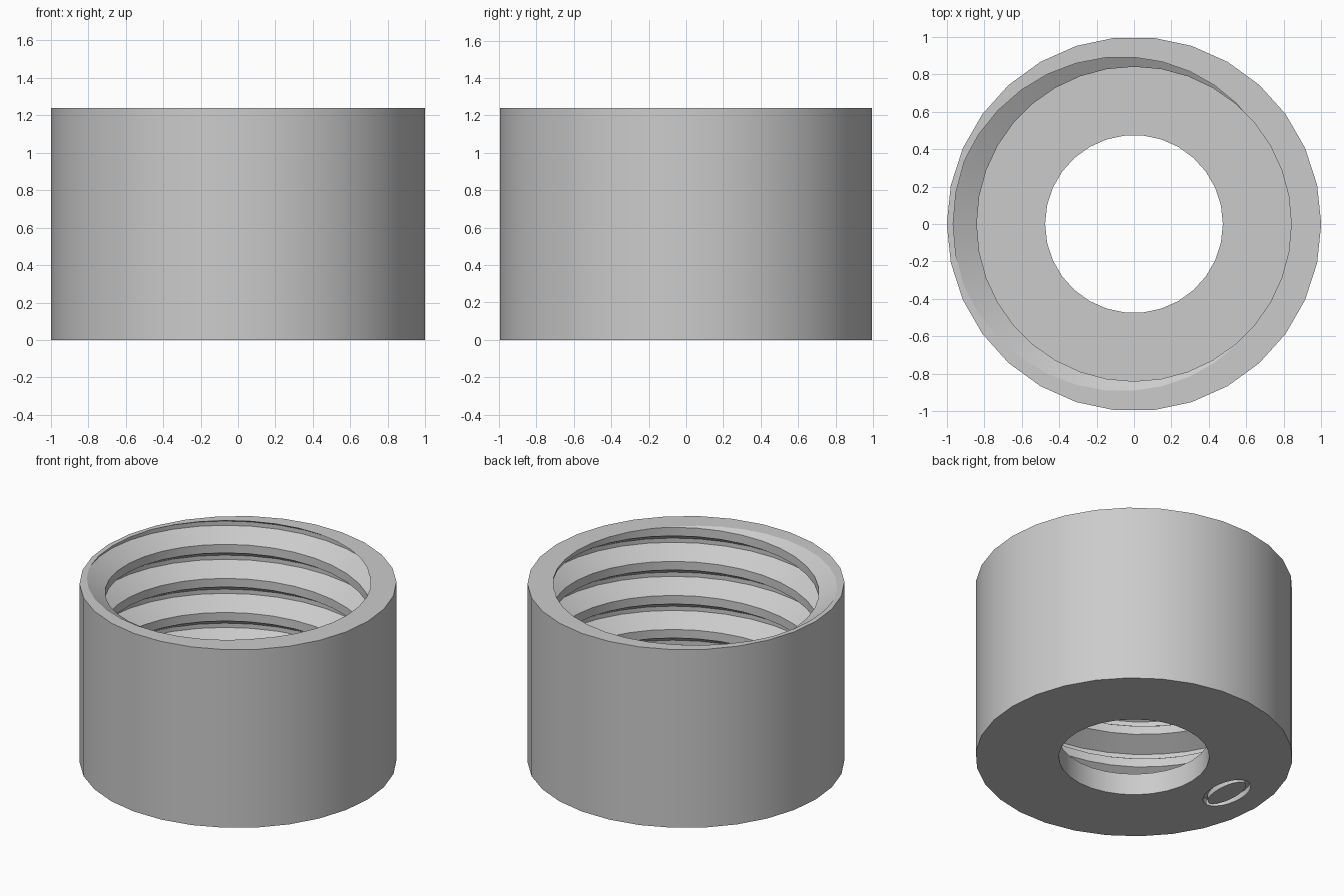
import bpy, bmesh
from math import sin, cos, pi, radians

cube = bpy.data.objects.get("Cube")
if cube:
    bpy.data.objects.remove(cube)

HEIGHT, FLOOR, OUTER, HOLE = 1.24, 0.15, 1.0, 0.475
PITCH, CREST, ROOT = 0.237, 0.84, 0.966
SIDES, STEPS, TURNS = 30, 36, 9

grey = bpy.data.materials.new("plain_grey")
grey.use_nodes = True
colour = (0.6, 0.6, 0.6, 1)
grey.diffuse_color = colour
grey.node_tree.nodes["Principled BSDF"].inputs["Base Color"].default_value = colour

bm = bmesh.new()


def ring(rx, ry, z, cx=0, cy=0, n=SIDES):
    return [bm.verts.new((cx + rx * cos(2 * pi * i / n), cy + ry * sin(2 * pi * i / n), z))
            for i in range(n)]


def strip(a, b):
    n = len(a)
    for i in range(n):
        k = (i + 1) % n
        bm.faces.new((a[i], a[k], b[k], b[i]))


def cap(z):
    """Fill the flat region between all open edges at height z."""
    edges = [e for e in bm.edges if e.is_boundary and all(abs(v.co.z - z) < 1e-4 for v in e.verts)]
    bmesh.ops.triangle_fill(bm, edges=edges, use_beauty=True)


# Internal right-hand screw thread: one helical sheet, trimmed at floor and rim
profile = [(-PITCH / 8, CREST), (PITCH / 8, CREST), (7 * PITCH / 16, ROOT), (9 * PITCH / 16, ROOT)]
columns = []
for i in range(STEPS):
    a = 2 * pi * i / STEPS
    base = HEIGHT + PITCH * (i / STEPS - TURNS + 2)
    columns.append([bm.verts.new((r * cos(a), r * sin(a), base + PITCH * k + dz))
                    for k in range(TURNS) for dz, r in profile])
rows = TURNS * len(profile)
for i in range(STEPS):
    shift = len(profile) if i == STEPS - 1 else 0
    here, after = columns[i], columns[(i + 1) % STEPS]
    for j in range(rows - 1 - shift):
        bm.faces.new((here[j], here[j + 1], after[j + 1 + shift], after[j + shift]))
for z, side in ((FLOOR, -1), (HEIGHT, 1)):
    bmesh.ops.bisect_plane(bm, geom=bm.verts[:] + bm.edges[:] + bm.faces[:], dist=1e-6,
                           plane_co=(0, 0, z), plane_no=(0, 0, side), clear_outer=True)
bmesh.ops.remove_doubles(bm, verts=bm.verts[:], dist=1e-5)

# Outer wall and the hole through the base
strip(ring(OUTER, OUTER, 0), ring(OUTER, OUTER, HEIGHT))
strip(ring(HOLE, HOLE, 0), ring(HOLE, HOLE, FLOOR))

# Oval groove sunk into the underside
depth, cx, cy = 0.04, -0.74, 0.03
outside = [ring(0.11, 0.195, z, cx, cy, 24) for z in (0, depth)]
inside = [ring(0.07, 0.17, z, cx, cy, 24) for z in (depth, 0)]
loops = outside + inside
for a, b in zip(loops, loops[1:]):
    strip(a, b)
bm.faces.new(loops[-1])

# Underside, inner floor and rim
for z in (0, FLOOR, HEIGHT):
    cap(z)
bmesh.ops.recalc_face_normals(bm, faces=bm.faces[:])

mesh = bpy.data.meshes.new("threaded_cap")
bm.to_mesh(mesh)
bm.free()
mesh.materials.append(grey)
body = bpy.data.objects.new("threaded_cap", mesh)
bpy.context.collection.objects.link(body)
bpy.ops.object.select_all(action='DESELECT')
body.select_set(True)
bpy.context.view_layer.objects.active = body
bpy.ops.object.shade_smooth_by_angle(angle=radians(25))
